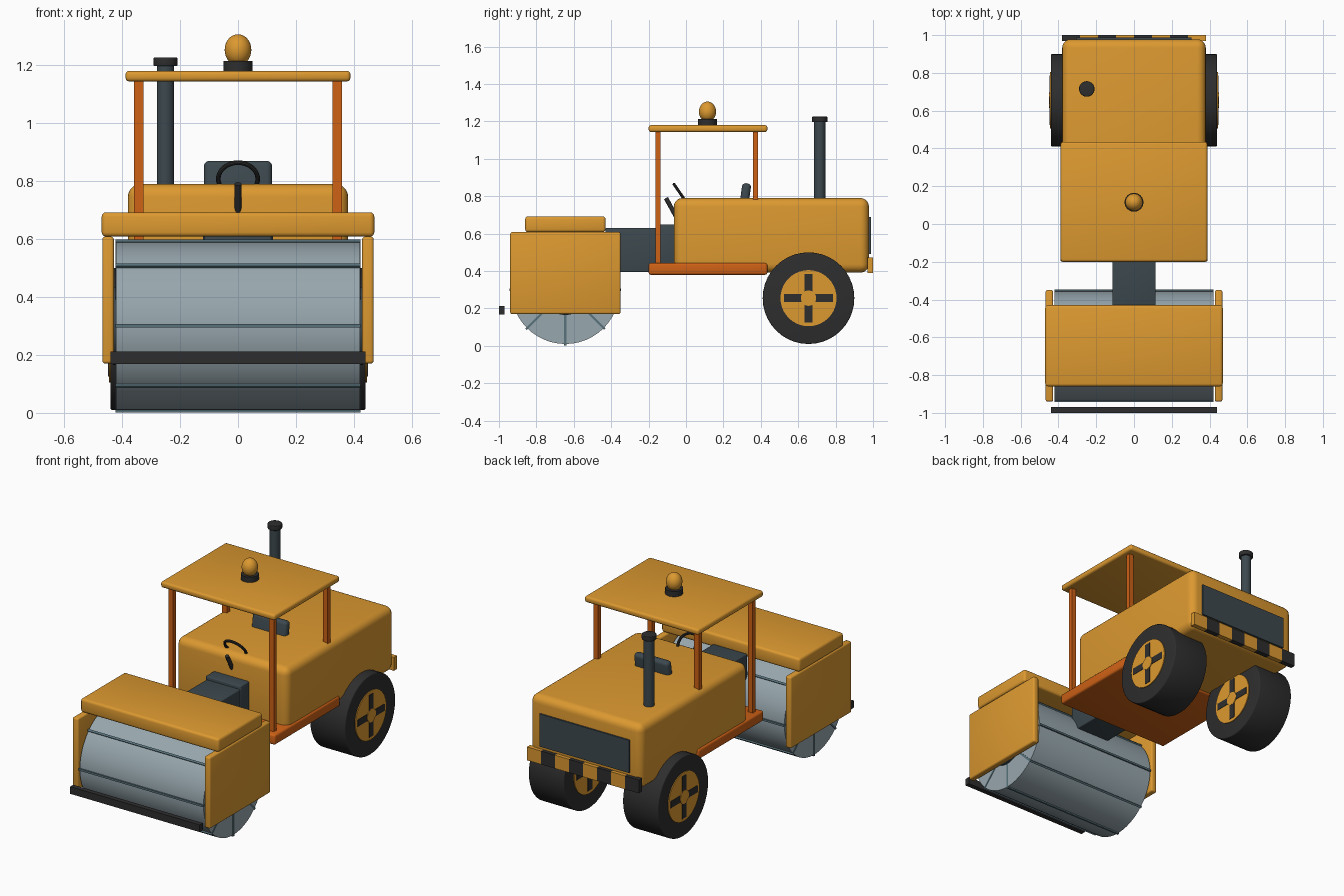
import bpy, math
from mathutils import Vector

if "Cube" in bpy.data.objects:
    bpy.data.objects.remove(bpy.data.objects["Cube"])


def material(name, rgb):
    m = bpy.data.materials.new(name)
    m.diffuse_color = (*rgb, 1)
    m.use_nodes = True
    m.node_tree.nodes["Principled BSDF"].inputs["Base Color"].default_value = m.diffuse_color
    return m


GOLD = material("golden_yellow", (0.72, 0.32, 0.03))
ORANGE = material("burnt_orange", (0.62, 0.12, 0.008))
BLACK = material("charcoal", (0.027, 0.027, 0.028))
SLATE = material("dark_slate", (0.045, 0.065, 0.077))
STEEL = material("drum_steel", (0.31, 0.385, 0.42))
RIB = material("rib_steel", (0.10, 0.17, 0.20))


def finish(name, mat, bevel=0, segs=3):
    o = bpy.context.object
    o.name = name
    o.data.materials.append(mat)
    bpy.ops.object.transform_apply(location=False, rotation=False, scale=True)
    if bevel:
        b = o.modifiers.new("bevel", 'BEVEL')
        b.width, b.segments, b.limit_method = bevel, segs, 'ANGLE'
        bpy.ops.object.modifier_apply(modifier="bevel")
    bpy.ops.object.shade_smooth_by_angle(angle=math.radians(35))
    return o


def box(name, mat, x, y, z, bevel=0, segs=3, rot=(0, 0, 0)):
    """Box from (min, max) pairs, turned about its own centre."""
    bpy.ops.mesh.primitive_cube_add(
        size=1, location=[(a + b) / 2 for a, b in (x, y, z)], rotation=rot)
    bpy.context.object.scale = [b - a for a, b in (x, y, z)]
    return finish(name, mat, bevel, segs)


def rod(name, mat, p, q, r, bevel=0, sides=40):
    """Cylinder between two points."""
    p, q = Vector(p), Vector(q)
    d = q - p
    bpy.ops.mesh.primitive_cylinder_add(
        vertices=sides, radius=r, depth=d.length, location=(p + q) / 2,
        rotation=d.to_track_quat('Z', 'Y').to_euler())
    return finish(name, mat, bevel)


# front drum with ribs, axle and frame
DY, DZ = -0.645, 0.30
rod("drum", STEEL, (-0.42, DY, DZ), (0.42, DY, DZ), 0.29, sides=48)
for i in range(4):
    box(f"drum_rib_{i}", RIB, (-0.422, 0.422), (DY - 0.006, DY + 0.006),
        (DZ - 0.298, DZ + 0.298), rot=(i * math.pi / 4, 0, 0))
rod("drum_axle", SLATE, (-0.432, DY, DZ), (0.432, DY, DZ), 0.135)
for s in (-1, 1):
    box("drum_side_plate", GOLD, sorted((s * 0.428, s * 0.468)),
        (-0.94, -0.35), (0.17, 0.608), 0.01)
box("drum_cover", GOLD, (-0.47, 0.47), (-0.86, -0.43), (0.608, 0.692), 0.015)
box("front_scraper", BLACK, (-0.44, 0.44), (-1.0, -0.97), (0.168, 0.212))

# articulated neck
box("neck", SLATE, (-0.115, 0.115), (-0.43, -0.03), (0.395, 0.63), 0.006)
box("neck_joint", SLATE, (-0.12, 0.12), (-0.145, -0.03), (0.42, 0.65), 0.006)

# body and platform
box("body", GOLD, (-0.38, 0.38), (-0.065, 0.978), (0.392, 0.79), 0.045, 5)
box("platform", ORANGE, (-0.39, 0.39), (-0.2, 0.435), (0.38, 0.443), 0.012)

# rear grille and striped bumper
box("rear_grille", SLATE, (-0.305, 0.305), (0.965, 0.988), (0.49, 0.69))
for i in range(8):
    x = -0.38 + 0.095 * i
    box(f"bumper_stripe_{i}", GOLD if i % 2 else BLACK,
        (x, x + 0.095), (0.97, 1.0), (0.39, 0.472))

# canopy
for s in (-1, 1):
    for n, y in (("front", -0.15), ("rear", 0.372)):
        box(f"{n}_post", ORANGE, (s * 0.342 - 0.016, s * 0.342 + 0.016),
            (y - 0.014, y + 0.014), (0.42, 1.155))
box("roof", GOLD, (-0.388, 0.388), (-0.2, 0.435), (1.143, 1.18), 0.013)

# beacon
rod("beacon_base", BLACK, (0, 0.115, 1.17), (0, 0.115, 1.213), 0.05)
bpy.ops.mesh.primitive_uv_sphere_add(segments=32, ring_count=16, radius=1,
                                     location=(0, 0.115, 1.252))
bpy.context.object.scale = (0.046, 0.046, 0.054)
finish("beacon_dome", GOLD)

# exhaust
rod("exhaust_pipe", SLATE, (-0.25, 0.715, 0.75), (-0.25, 0.715, 1.2), 0.03)
rod("exhaust_cap", BLACK, (-0.25, 0.715, 1.196), (-0.25, 0.715, 1.226), 0.041, 0.004)

# seat and steering
box("seat_back", SLATE, (-0.118, 0.118), (0.288, 0.336), (0.67, 0.87), 0.02, 4,
    rot=(-0.14, 0, 0))
bpy.ops.mesh.primitive_torus_add(major_segments=40, minor_segments=10,
                                 major_radius=0.068, minor_radius=0.008,
                                 location=(0, -0.025, 0.807), rotation=(-0.97, 0, 0))
finish("steering_wheel", BLACK)
rod("steering_column", BLACK, (0, -0.107, 0.79), (0, -0.025, 0.64), 0.012, sides=16)

# rear wheels with slotted hubs
WY, WZ = 0.655, 0.255
for s in (-1, 1):
    def axle(name, mat, x0, x1, r, bevel=0):
        rod(name, mat, (s * x0, WY, WZ), (s * x1, WY, WZ), r, bevel)
    axle("rear_tyre", BLACK, 0.20, 0.44, 0.245, 0.006)
    axle("rear_hub", GOLD, 0.195, 0.445, 0.15)
    for n, (dy, dz) in (("vertical", (0.021, 0.13)), ("horizontal", (0.13, 0.021))):
        # the second slot sits a hair lower so the plates never coincide
        e = 0.0005 if n == "horizontal" else 0
        box(f"hub_slot_{n}", BLACK, sorted((s * (0.192 + e), s * (0.448 - e))),
            (WY - dy, WY + dy), (WZ - dz, WZ + dz))
    axle("hub_cap", GOLD, 0.19, 0.45, 0.041)
